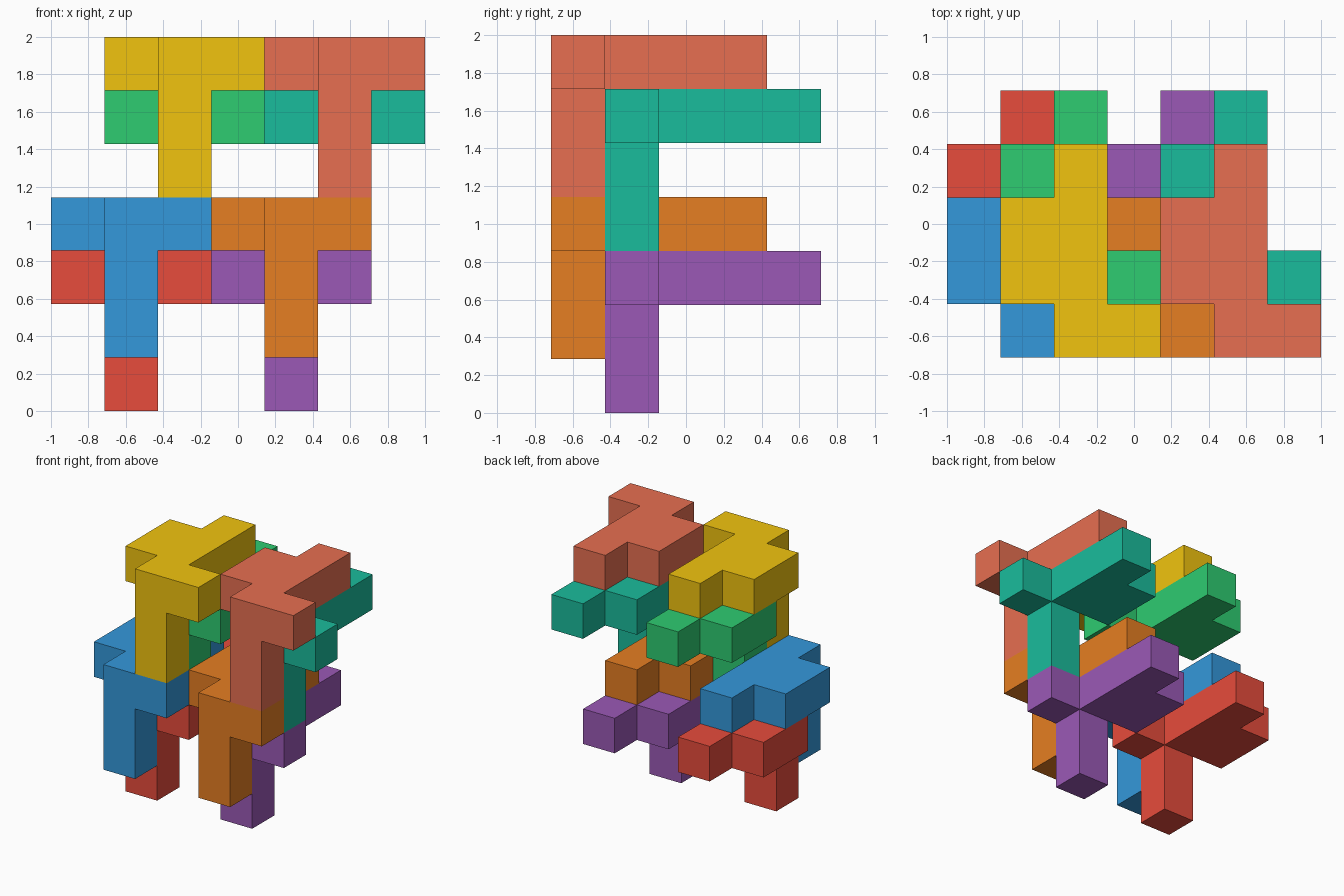
import bpy, bmesh
from mathutils import Color, Vector

if "Cube" in bpy.data.objects:
    bpy.data.objects.remove(bpy.data.objects["Cube"])

U = 2 / 7  # edge of one cube cell

# One piece: a crooked flat top, plus a two-cell leg hanging from its front
TOP = [(0, y, 0) for y in range(4)] + [(1, 0, 0), (-1, 1, 0), (-1, 2, 0)]
LEG = [(0, 0, -1), (0, 0, -2)]
CELLS = set(TOP + LEG)


def cell_face(bm, cell, axis, sign):
    """Add the square on one side of a cell, wound outwards."""
    a, b = (axis + 1) % 3, (axis + 2) % 3
    verts = []
    for s, t in ((-1, -1), (1, -1), (1, 1), (-1, 1))[::sign]:
        p = Vector(cell)
        p[axis] += sign / 2
        p[a] += s / 2
        p[b] += t / 2
        verts.append(bm.verts.new(p * U))
    bm.faces.new(verts)


def add_piece(name, position, rgb):
    bm = bmesh.new()
    # Only the outer skin of the joined cells
    for cell in sorted(CELLS):
        for axis in range(3):
            for sign in (-1, 1):
                beside = list(cell)
                beside[axis] += sign
                if tuple(beside) not in CELLS:
                    cell_face(bm, cell, axis, sign)
    bmesh.ops.remove_doubles(bm, verts=bm.verts, dist=1e-4)
    bmesh.ops.dissolve_limit(bm, angle_limit=0.01, verts=bm.verts, edges=bm.edges)
    mesh = bpy.data.meshes.new(name)
    bm.to_mesh(mesh)
    bm.free()
    # Screen colour (0-255) to linear colour
    mat = bpy.data.materials.new(name + "_color")
    linear = Color([c / 255 for c in rgb]).from_srgb_to_scene_linear()
    mat.diffuse_color = (*linear, 1)
    mat.use_nodes = True
    mat.node_tree.nodes["Principled BSDF"].inputs["Base Color"].default_value = mat.diffuse_color
    mesh.materials.append(mat)
    obj = bpy.data.objects.new(name, mesh)
    # Grid of 7 x 5 x 7 cells, centred in x and y, standing on z = 0
    x, y, z = position
    obj.location = ((x - 3) * U, (y - 2) * U, (z + 0.5) * U)
    bpy.context.collection.objects.link(obj)


# Four pairs; the rear piece nests one cell behind and below the front one
PAIRS = [
    ("lower_left", (1, 0, 3), (52, 152, 219), (231, 76, 60)),
    ("lower_right", (4, 0, 3), (230, 126, 34), (155, 89, 182)),
    ("upper_left", (2, 0, 6), (241, 196, 15), (46, 204, 113)),
    ("upper_right", (5, 0, 6), (231, 111, 81), (26, 188, 156)),
]
for name, (x, y, z), front_color, rear_color in PAIRS:
    add_piece(name + "_front_piece", (x, y, z), front_color)
    add_piece(name + "_rear_piece", (x, y + 1, z - 1), rear_color)
